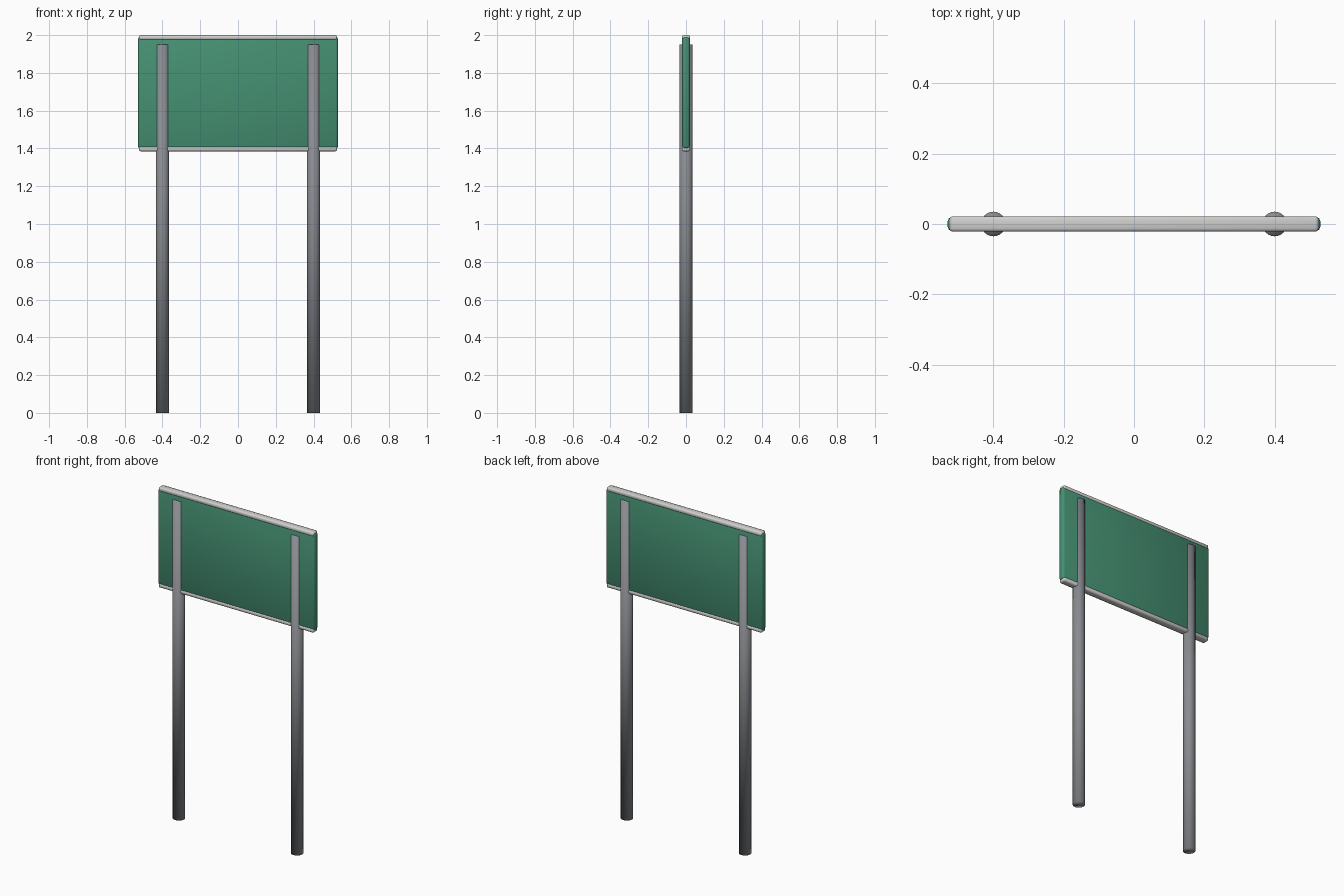
import bpy

cube = bpy.data.objects.get("Cube")
if cube:
    bpy.data.objects.remove(cube, do_unlink=True)


def material(name, color):
    mat = bpy.data.materials.new(name)
    mat.use_nodes = True
    mat.diffuse_color = color
    bsdf = mat.node_tree.nodes["Principled BSDF"]
    bsdf.inputs["Base Color"].default_value = color
    bsdf.inputs["Roughness"].default_value = 0.6
    return mat


green = material("sign green", (0.06, 0.28, 0.17, 1))
silver = material("light rail grey", (0.62, 0.62, 0.61, 1))
steel = material("post grey", (0.25, 0.26, 0.28, 1))


def bevelled_box(name, size, z, bevel, segments, mat):
    bpy.ops.mesh.primitive_cube_add(size=1, location=(0, 0, z))
    obj = bpy.context.object
    obj.name = name
    obj.scale = size
    bpy.ops.object.transform_apply(location=False, rotation=False, scale=True)
    mod = obj.modifiers.new("rounded edges", "BEVEL")
    mod.width = bevel
    mod.segments = segments
    obj.data.materials.append(mat)
    bpy.ops.object.shade_smooth()
    return obj


# Sign board
bevelled_box("sign_panel", (1.06, 0.04, 0.59), 1.695, 0.012, 2, green)

# Edge rails along the top and bottom of the board
for name, z in (("top_rail", 1.987), ("bottom_rail", 1.398)):
    bevelled_box(name, (1.05, 0.044, 0.026), z, 0.009, 2, silver)

# Two round posts passing through the board
for name, x in (("left_post", 0.4), ("right_post", -0.4)):
    bpy.ops.mesh.primitive_cylinder_add(vertices=24, radius=0.035, depth=1.95,
                                        location=(x, 0, 0.975))
    post = bpy.context.object
    post.name = name
    post.data.materials.append(steel)
    bpy.ops.object.shade_smooth()
